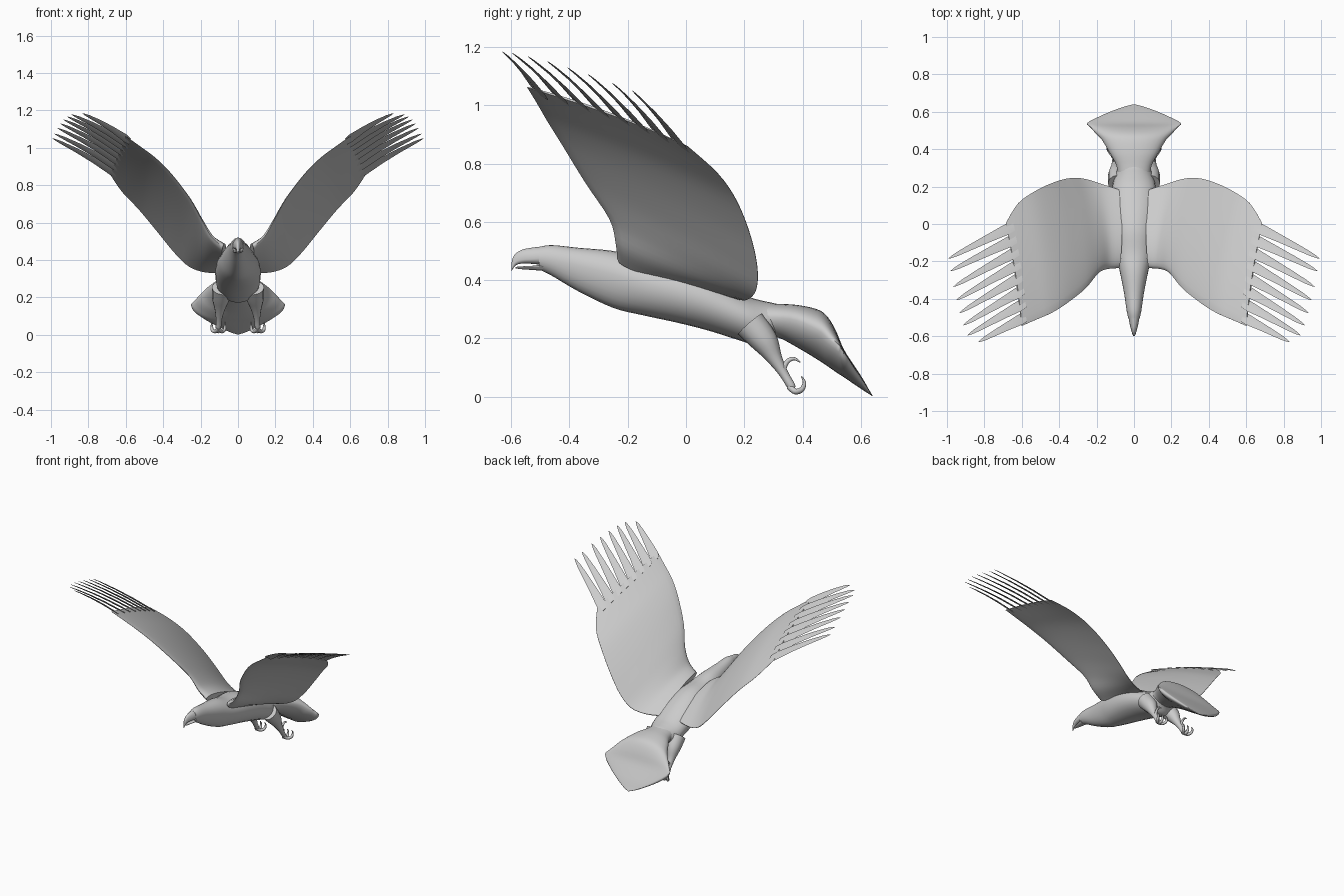
import bpy, bmesh, math
from mathutils import Vector

if "Cube" in bpy.data.objects:
    bpy.data.objects.remove(bpy.data.objects["Cube"])

mat = bpy.data.materials.new("light grey")
mat.diffuse_color = (0.6, 0.6, 0.6, 1)
mat.use_nodes = True
mat.node_tree.nodes["Principled BSDF"].inputs["Base Color"].default_value = mat.diffuse_color


def smooth_rows(rows, n):
    """Catmull-Rom resample of equal-length tuples."""
    out = []
    for i in range(len(rows) - 1):
        a, b, c, d = (rows[max(0, min(len(rows) - 1, i + k))] for k in (-1, 0, 1, 2))
        for j in range(n):
            t = j / n
            out.append(tuple(0.5 * (2 * q + (r - p) * t + (2 * p - 5 * q + 4 * r - s) * t * t
                                    + (3 * q - p - 3 * r + s) * t ** 3)
                             for p, q, r, s in zip(a, b, c, d)))
    out.append(tuple(rows[-1]))
    return out


def loft(name, rings, mirror=False, angle=50):
    """Skin closed rings and cap both ends."""
    bm = bmesh.new()
    vs = [[bm.verts.new(p) for p in r] for r in rings]
    n = len(rings[0])
    for a, b in zip(vs, vs[1:]):
        for i in range(n):
            bm.faces.new((a[i], a[(i + 1) % n], b[(i + 1) % n], b[i]))
    bm.faces.new(vs[0])
    bm.faces.new(vs[-1])
    bmesh.ops.recalc_face_normals(bm, faces=bm.faces)
    me = bpy.data.meshes.new(name)
    bm.to_mesh(me)
    bm.free()
    me.materials.append(mat)
    ob = bpy.data.objects.new(name, me)
    bpy.context.collection.objects.link(ob)
    if mirror:
        ob.modifiers.new("mirror", 'MIRROR').use_mirror_merge = False
    bpy.ops.object.select_all(action='DESELECT')
    ob.select_set(True)
    bpy.context.view_layer.objects.active = ob
    bpy.ops.object.shade_smooth_by_angle(angle=math.radians(angle))
    return ob


def oval_loft(name, rows, n=24, steps=4):
    """rows: y, half width, top z, side z, bottom z."""
    rings = []
    for y, w, top, side, bot in smooth_rows(rows, steps):
        ring = []
        for i in range(n):
            a = 2 * math.pi * i / n
            s = math.sin(a)
            ring.append((w * math.cos(a), y, side + s * ((top - side) if s > 0 else (side - bot))))
        rings.append(ring)
    return loft(name, rings)


def tube(name, rows, n=8, steps=4):
    """rows: x, y, z, radius."""
    pts = smooth_rows(rows, steps)
    rings = []
    for i, p in enumerate(pts):
        d = Vector(pts[min(i + 1, len(pts) - 1)][:3]) - Vector(pts[max(i - 1, 0)][:3])
        side = d.cross(Vector((1, 0, 0))).normalized()
        up = side.cross(d).normalized()
        rings.append([Vector(p[:3]) + p[3] * (math.cos(2 * math.pi * k / n) * side
                      + math.sin(2 * math.pi * k / n) * up) for k in range(n)])
    return loft(name, rings, mirror=True)


# Body from head to rump
oval_loft("body", [
    (-.505, .030, .514, .475, .437), (-.46, .040, .520, .470, .415), (-.37, .053, .511, .450, .362),
    (-.25, .077, .500, .420, .305), (-.15, .100, .476, .390, .280), (-.03, .117, .464, .360, .254),
    (.08, .122, .420, .325, .226), (.20, .115, .350, .275, .188), (.26, .100, .330, .255, .172),
    (.31, .080, .318, .260, .205), (.36, .050, .290, .250, .210)])

# Hooked beak, with an open mouth slit
oval_loft("upper_beak", [
    (-.49, .031, .516, .475, .452), (-.53, .024, .511, .472, .456), (-.56, .017, .505, .470, .457),
    (-.582, .011, .493, .465, .452), (-.594, .007, .477, .452, .438), (-.599, .003, .455, .440, .428)], 16)
oval_loft("lower_beak", [
    (-.49, .027, .454, .445, .432), (-.53, .020, .449, .444, .435), (-.57, .010, .447, .443, .438),
    (-.585, .003, .445, .443, .441)], 16)

# Fanned tail wedge
oval_loft("tail", [
    (.24, .085, .325, .270, .205), (.31, .093, .319, .272, .205), (.38, .130, .315, .262, .170),
    (.45, .172, .300, .230, .128), (.485, .205, .275, .200, .105), (.515, .232, .225, .178, .084),
    (.54, .250, .165, .155, .068), (.575, .185, .110, .100, .044), (.605, .115, .064, .056, .024),
    (.628, .050, .024, .020, .009), (.64, .004, .004, .003, .001)], 32, 3)

# Wing: leading point, trailing point, thickness for each span station
wing = [
    (.08, -.235, .475, .07, .180, .335, .050),
    (.14, -.240, .525, .17, .212, .335, .038),
    (.19, -.262, .610, .26, .240, .365, .028),
    (.26, -.345, .735, .34, .245, .440, .022),
    (.36, -.425, .865, .43, .222, .550, .018),
    (.44, -.475, .945, .53, .175, .670, .014),
    (.52, -.510, 1.005, .62, .110, .765, .010),
    (.60, -.545, 1.062, .685, .005, .860, .006)]
stations = smooth_rows(wing, 4)
rings = []
CH = 14
for i, s in enumerate(stations):
    lead, trail = Vector(s[:3]), Vector(s[3:6])
    a, b = stations[max(i - 1, 0)], stations[min(i + 1, len(stations) - 1)]
    span = Vector(b[:3]) + Vector(b[3:6]) - Vector(a[:3]) - Vector(a[3:6])
    chord = trail - lead
    nrm = span.cross(chord).normalized()
    upper, lower = [], []
    for k in range(CH + 1):
        u = (k / CH) ** 1.4
        mid = lead + chord * u + nrm * .10 * chord.length * u * (1 - u)
        h = s[6] * (1.6 * math.sqrt(u) * (1 - u) + .06)
        upper.append(mid + nrm * h)
        lower.append(mid - nrm * h)
    rings.append(upper + lower[::-1])
loft("wing", rings, mirror=True)

# Separated flight feathers along the wing end
tips = smooth_rows([(.992, -.185, 1.05), (.965, -.335, 1.105), (.932, -.475, 1.15),
                    (.89, -.595, 1.178), (.83, -.63, 1.183)], 2)
tips = [tips[i] for i in (0, 1, 2, 3, 4, 5, 6, 8)]
lead, trail = Vector(wing[-1][:3]), Vector(wing[-1][3:6])
edge = lead - trail
for i, t in enumerate(tips):
    u = (i + .5) / 8
    tip = Vector(t)
    wing_nrm = (tip - trail).cross(-edge).normalized()
    root = trail + edge * u + wing_nrm * .10 * edge.length * u * (1 - u)
    d = tip - root
    across = edge.normalized()
    nrm = d.cross(-across).normalized()
    across = (across + nrm * .25).normalized()
    rings = []
    for f, w, h in ((-.12, .030, .003), (0, .035, .005), (.3, .027, .005),
                    (.6, .020, .004), (.85, .013, .003), (.95, .007, .002), (1, .001, .001)):
        c = root + d * f + nrm * .03 * f * (1 - f)
        rings.append([c + across * w, c + nrm * h, c - across * w, c - nrm * h])
    loft(f"flight_feather_{i + 1}", rings, mirror=True, angle=30)

# Legs with curled toes
tube("leg", [(.085, .22, .25, .055), (.092, .27, .19, .046), (.098, .305, .13, .026),
             (.102, .335, .08, .016), (.105, .362, .035, .014), (.105, .37, .025, .006)], 12)
for i, dx in enumerate((-.032, 0, .032)):
    x = .105
    tube(f"front_toe_{i + 1}", [
        (x, .355, .035, .012), (x + dx * .5, .375, .018, .010), (x + dx, .397, .025, .009),
        (x + dx * 1.1, .406, .048, .006), (x + dx * 1.1, .396, .070, .002)])
tube("rear_toe", [(.105, .345, .060, .011), (.105, .336, .092, .009), (.105, .347, .120, .008),
                  (.105, .370, .131, .006), (.105, .392, .118, .002)])
